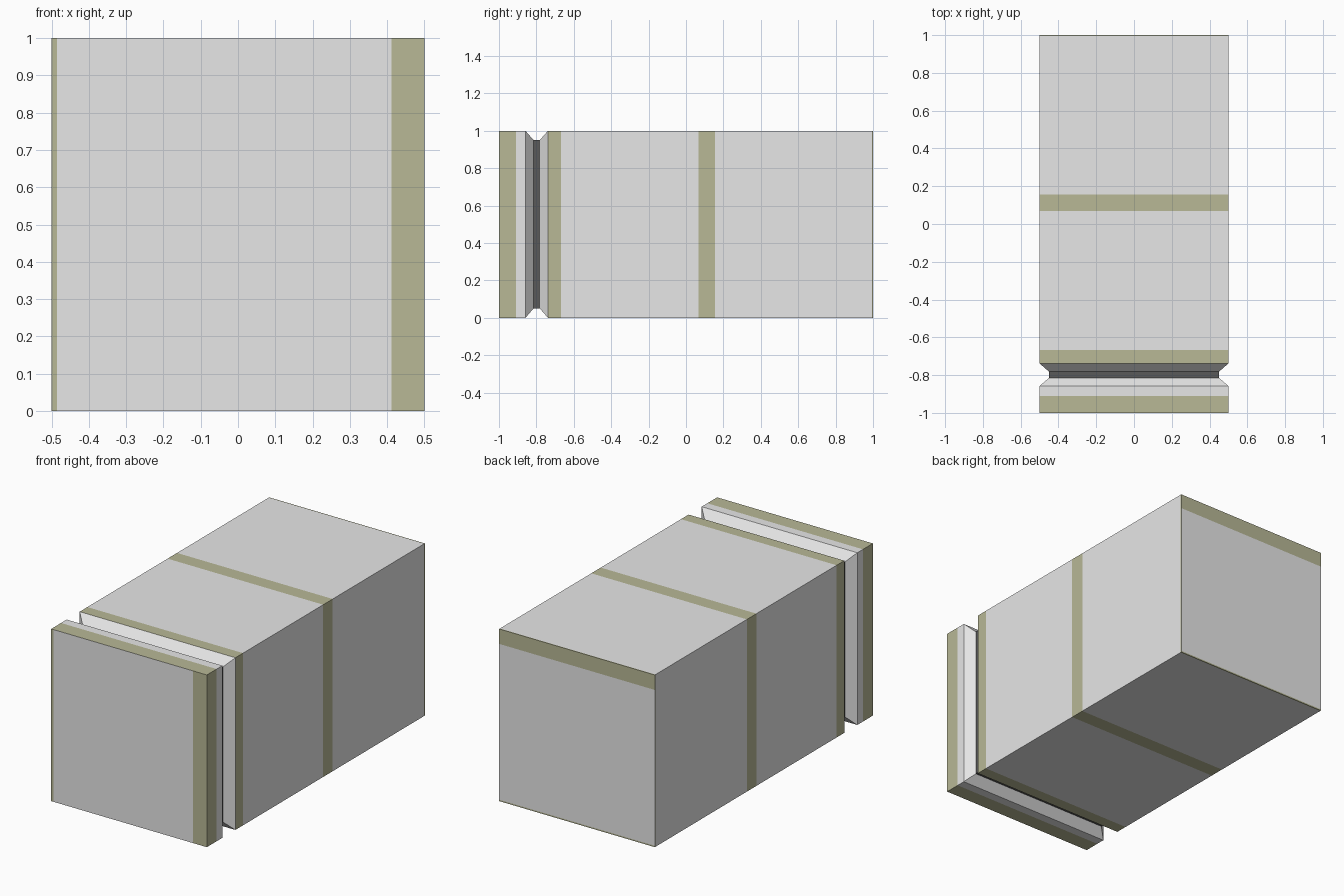
import bpy, bmesh
from mathutils import Vector

if "Cube" in bpy.data.objects:
    bpy.data.objects.remove(bpy.data.objects["Cube"])


def material(name, rgb):
    m = bpy.data.materials.new(name)
    m.diffuse_color = (*rgb, 1)
    m.use_nodes = True
    m.node_tree.nodes["Principled BSDF"].inputs["Base Color"].default_value = m.diffuse_color
    return m


GREY, OLIVE, DARK = 0, 1, 2
mats = [material("light grey", (0.8, 0.8, 0.8)),
        material("olive", (0.48, 0.48, 0.305)),
        material("dark grey", (0.1, 0.1, 0.1))]

# Rings along the length: y, inset, colour of the band that follows
rings = [(-1.0, 0, OLIVE), (-0.91, 0, GREY), (-0.858, 0, GREY),
         (-0.815, 0.05, DARK), (-0.782, 0.05, GREY), (-0.738, 0, OLIVE),
         (-0.668, 0, GREY), (0.068, 0, OLIVE), (0.155, 0, GREY),
         (0.994, 0, OLIVE), (1.0, 0, GREY)]

bm = bmesh.new()
loops = []
for y, d, _ in rings:
    a = 0.5 - d
    loops.append([bm.verts.new((x, y, z)) for x, z in
                  ((-a, d), (a, d), (a, 1 - d), (-a, 1 - d))])

# Banded sides with the groove
for i in range(len(rings) - 1):
    p, q = loops[i], loops[i + 1]
    for k in range(4):
        n = (k + 1) % 4
        f = bm.faces.new((p[k], p[n], q[n], q[k]))
        f.material_index = rings[i][2]

# End caps
bm.faces.new(loops[0])
bm.faces.new(loops[-1])
bmesh.ops.recalc_face_normals(bm, faces=bm.faces[:])


def cut_cap(side, co, no):
    faces = [f for f in bm.faces if f.normal.y * side > 0.99]
    geom = faces + list({e for f in faces for e in f.edges})
    bmesh.ops.bisect_plane(bm, geom=geom, plane_co=co, plane_no=no)


# Olive edge strips on the front and back caps
for x in (-0.485, 0.412):
    cut_cap(-1, (x, 0, 0), (1, 0, 0))
for z in (0.008, 0.913):
    cut_cap(1, (0, 0, z), (0, 0, 1))
bm.normal_update()
for f in bm.faces:
    c = f.calc_center_median()
    if f.normal.y < -0.99:
        f.material_index = OLIVE if c.x < -0.485 or c.x > 0.412 else GREY
    elif f.normal.y > 0.99:
        f.material_index = OLIVE if c.z < 0.008 or c.z > 0.913 else GREY

mesh = bpy.data.meshes.new("grooved_block")
bm.to_mesh(mesh)
bm.free()
for m in mats:
    mesh.materials.append(m)
block = bpy.data.objects.new("grooved_block", mesh)
bpy.context.collection.objects.link(block)
